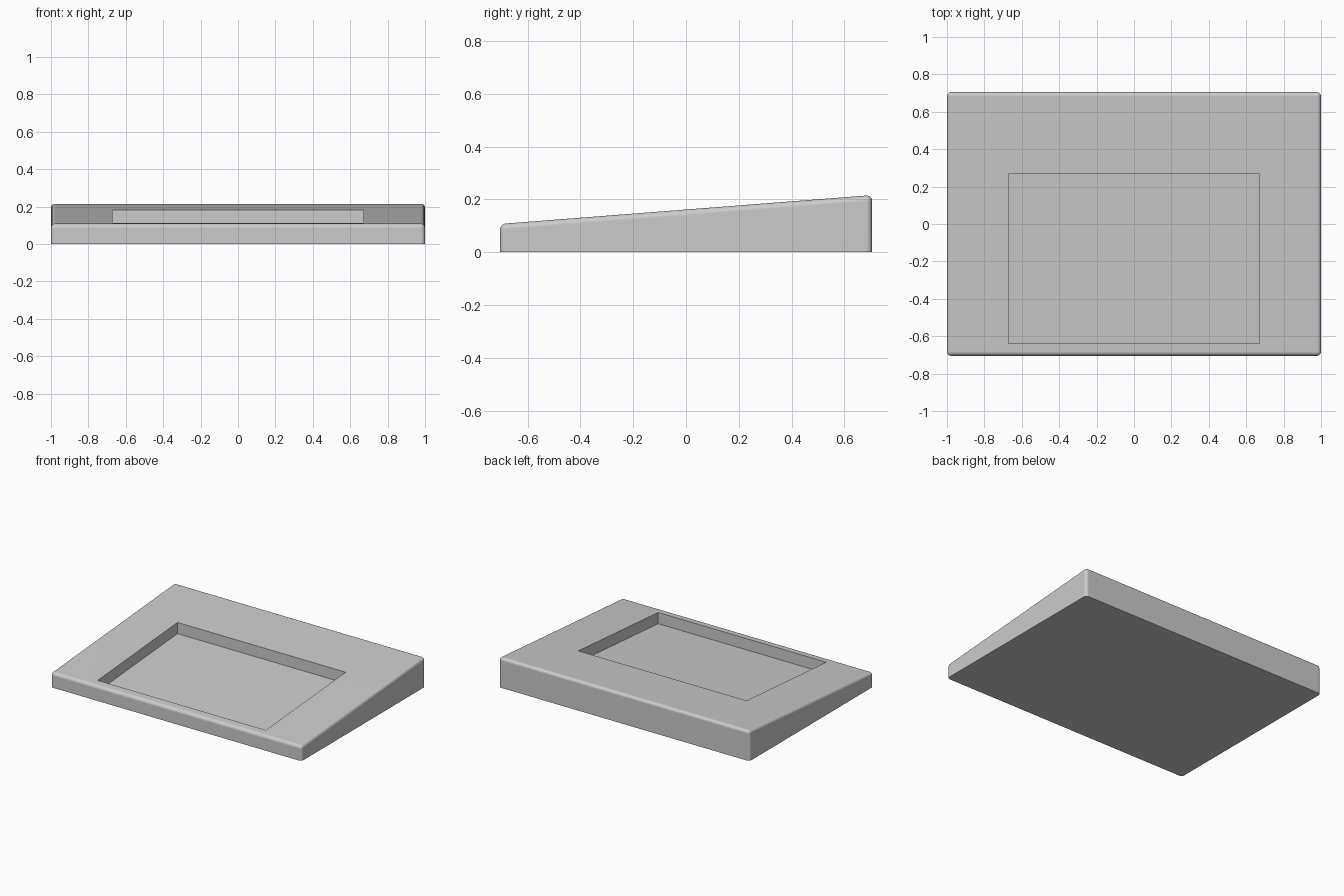
import bpy, bmesh
from math import radians
from mathutils import Vector

if "Cube" in bpy.data.objects:
    bpy.data.objects.remove(bpy.data.objects["Cube"])

HALF_X, HALF_Y = 1.0, 0.705
SLOPE, MID_Z = 0.0775, 0.1613
RADIUS = 0.022
RECESS_X, RECESS_FRONT, RECESS_BACK, DEPTH = 0.67, -0.64, 0.268, 0.081


def top_z(y):
    return MID_Z + SLOPE * y


# Wedge body: a cube with its upper corners moved onto the sloping top
bm = bmesh.new()
bmesh.ops.create_cube(bm, size=2)
for v in bm.verts:
    y = v.co.y * HALF_Y
    v.co = Vector((v.co.x * HALF_X, y, top_z(y) if v.co.z > 0 else 0))

# Round every edge except those resting on the ground
rounded = [e for e in bm.edges if max(v.co.z for v in e.verts) > 0.01]
bmesh.ops.bevel(bm, geom=rounded, offset=RADIUS, offset_type='OFFSET',
                segments=5, profile=0.5, affect='EDGES')

# Recess: inset the top face, fit it to the opening, then sink the floor
bm.normal_update()
top = max((f for f in bm.faces if f.normal.z > 0.9), key=lambda f: f.calc_area())
bmesh.ops.inset_individual(bm, faces=[top], thickness=0.1)
for v in top.verts:
    y = RECESS_BACK if v.co.y > 0 else RECESS_FRONT
    v.co = Vector((RECESS_X if v.co.x > 0 else -RECESS_X, y, top_z(y)))
floor = bmesh.ops.extrude_discrete_faces(bm, faces=[top])["faces"][0]
bmesh.ops.translate(bm, verts=floor.verts[:], vec=(0, 0, -DEPTH))
bmesh.ops.recalc_face_normals(bm, faces=bm.faces[:])

mesh = bpy.data.meshes.new("wedge_base")
bm.to_mesh(mesh)
bm.free()
base = bpy.data.objects.new("wedge_base", mesh)
bpy.context.collection.objects.link(base)

# Smooth rounded edges, crisp recess
bpy.context.view_layer.objects.active = base
base.select_set(True)
bpy.ops.object.shade_smooth_by_angle(angle=radians(35))
weighted = base.modifiers.new("flat_face_normals", 'WEIGHTED_NORMAL')
weighted.keep_sharp = True
